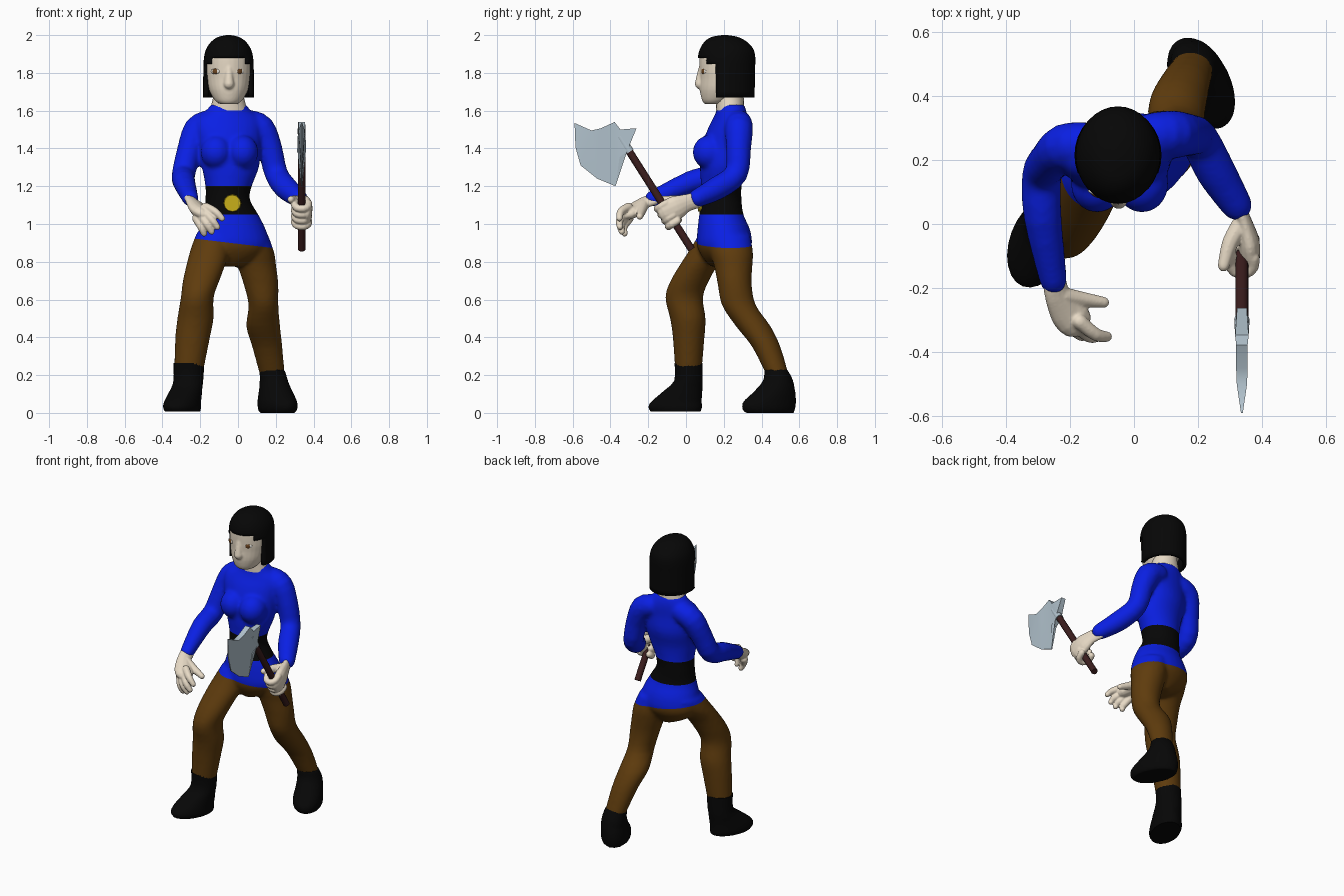
import bpy, bmesh, math
from mathutils import Vector, Matrix

if "Cube" in bpy.data.objects:
    bpy.data.objects.remove(bpy.data.objects["Cube"])


def material(name, r, g, b):
    m = bpy.data.materials.new(name)
    m.diffuse_color = (r, g, b, 1)
    m.use_nodes = True
    m.node_tree.nodes["Principled BSDF"].inputs["Base Color"].default_value = m.diffuse_color
    return m


BLUE = material("blue cloth", 0.003, 0.014, 0.78)
BROWN = material("brown cloth", 0.115, 0.045, 0.004)
BLACK = material("black", 0.002, 0.002, 0.002)
SKIN = material("pale skin", 0.80, 0.70, 0.56)
STEEL = material("steel", 0.45, 0.55, 0.62)
WOOD = material("dark wood", 0.045, 0.013, 0.013)
GOLD = material("gold", 0.58, 0.43, 0.01)
WHITE = material("eye white", 0.75, 0.72, 0.66)
IRIS = material("brown eye", 0.15, 0.06, 0.015)


def finish(name, bm, mats, angle=50):
    bmesh.ops.recalc_face_normals(bm, faces=bm.faces)
    me = bpy.data.meshes.new(name)
    bm.to_mesh(me)
    bm.free()
    ob = bpy.data.objects.new(name, me)
    bpy.context.collection.objects.link(ob)
    for m in mats:
        me.materials.append(m)
    bpy.ops.object.select_all(action='DESELECT')
    ob.select_set(True)
    bpy.context.view_layer.objects.active = ob
    bpy.ops.object.shade_smooth_by_angle(angle=math.radians(angle))
    return ob


def blend(name, parts, mats, voxel, rounds, cuts=(), rule=None):
    """Fuse closed parts into one soft skin, cut clean colour borders, colour by rule."""
    bpy.ops.object.select_all(action='DESELECT')
    for p in parts:
        p.select_set(True)
    ob = bpy.context.view_layer.objects.active = parts[0]
    bpy.ops.object.join()
    rm = ob.modifiers.new("fuse", 'REMESH')
    rm.mode, rm.voxel_size = 'VOXEL', voxel
    sm = ob.modifiers.new("soften", 'SMOOTH')
    sm.factor, sm.iterations = .5, rounds
    for m in ("fuse", "soften"):
        bpy.ops.object.modifier_apply(modifier=m)
    bm = bmesh.new()
    bm.from_mesh(ob.data)
    bpy.data.objects.remove(ob)
    for co, no in cuts:
        bmesh.ops.bisect_plane(bm, geom=bm.verts[:] + bm.edges[:] + bm.faces[:], plane_co=co, plane_no=no)
    for f in bm.faces:
        f.material_index = rule(f.calc_center_median()) if rule else 0
    return finish(name, bm, mats, 80)


def smooth_rows(rows, steps=3):
    """Spline through rows of numbers."""
    rows = [tuple(r) for r in rows]
    out = []
    for i in range(len(rows) - 1):
        a, b, c, d = rows[max(i - 1, 0)], rows[i], rows[i + 1], rows[min(i + 2, len(rows) - 1)]
        for k in range(steps):
            t = k / steps
            out.append([0.5 * (2 * q + (r - p) * t + (2 * p - 5 * q + 4 * r - s) * t * t
                               + (3 * q - p - 3 * r + s) * t ** 3) for p, q, r, s in zip(a, b, c, d)])
    return out + [list(rows[-1])]


def bridge(rings, cap=True):
    bm = bmesh.new()
    vs = [[bm.verts.new(p) for p in ring] for ring in rings]
    n = len(vs[0])
    for a, b in zip(vs, vs[1:]):
        for i in range(n):
            j = (i + 1) % n
            bm.faces.new((a[i], a[j], b[j], b[i]))
    if cap:
        bm.faces.new(vs[0])
        bm.faces.new(vs[-1])
    return bm


def loft(rows, n=24, steps=3, cap=True):
    """Level rings: x, y, z, half width, half depth, yaw."""
    rings = []
    for x, y, z, rx, ry, yaw in smooth_rows([tuple(r) + (0,) * (6 - len(r)) for r in rows], steps):
        turn = Matrix.Rotation(yaw, 3, 'Z')
        angles = [2 * math.pi * k / n for k in range(n)]
        rings.append([turn @ Vector((rx * math.cos(a), ry * math.sin(a), 0)) + Vector((x, y, z)) for a in angles])
    return bridge(rings, cap)


def tube(name, pts, mat, n=14, steps=3, ref=(0.3, 0.2, 1), flat=1.0, rounded=True):
    """Round limb along x, y, z, radius points."""
    rows = smooth_rows(pts, steps)
    P = [Vector(r[:3]) for r in rows]
    T = [(P[min(i + 1, len(P) - 1)] - P[max(i - 1, 0)]).normalized() for i in range(len(P))]
    secs = [(p, t, r[3]) for p, t, r in zip(P, T, rows)]
    if rounded:
        for end, sign in ((0, -1), (-1, 1)):
            p, t, r = secs[end]
            caps = [(p + t * sign * r * math.sin(a), t, r * math.cos(a)) for a in (0.5, 1.0, 1.4)]
            secs = caps[::-1] + secs if end == 0 else secs + caps
    rings = []
    for p, t, r in secs:
        u = t.cross(Vector(ref)).normalized()
        w = t.cross(u)
        rings.append([p + u * r * math.cos(2 * math.pi * k / n)
                      + w * r * flat * math.sin(2 * math.pi * k / n) for k in range(n)])
    return finish(name, bridge(rings), [mat])


def ball(name, loc, size, mat, yaw=0.0):
    bm = bmesh.new()
    bmesh.ops.create_uvsphere(bm, u_segments=20, v_segments=12, radius=1,
                              matrix=Matrix.Translation(loc) @ Matrix.Rotation(yaw, 4, 'Z')
                              @ Matrix.Diagonal((*size, 1)))
    return finish(name, bm, [mat])


# torso, bust, sleeves and trousers, fused below
body = [finish("torso", loft([
    (-.05, .235, 1.635, .092, .072, .1), (-.05, .24, 1.60, .12, .078, .15), (-.05, .235, 1.56, .172, .087, .2),
    (-.05, .22, 1.5, .18, .102, .2), (-.045, .207, 1.4, .167, .122, .2), (-.04, .19, 1.3, .152, .115, .15),
    (-.05, .187, 1.2, .123, .107, .1), (-.055, .187, 1.13, .118, .107, .1), (-.037, .187, 1.05, .145, .117, .1),
    (-.03, .2, .97, .178, .139, .1), (-.028, .203, .885, .195, .145, .1), (-.03, .2, .82, .14, .11),
    (-.03, .2, .775, .05, .07)], 28), [BLUE])]
for side, x in (("right", -.115), ("left", .025)):
    body.append(ball(side + "_bust", (x, .125, 1.38), (.083, .09, .09), BLUE))
body.append(tube("right_sleeve", [(-.15, .25, 1.535, .07), (-.215, .24, 1.5, .074), (-.26, .2, 1.38, .066),
                                  (-.288, .15, 1.265, .063), (-.285, .02, 1.22, .06), (-.252, -.175, 1.135, .044)],
                 BLUE, ref=(1, 0, 0)))
body.append(tube("left_sleeve", [(.06, .28, 1.535, .07), (.12, .28, 1.505, .076), (.168, .278, 1.4, .067),
                                 (.203, .265, 1.265, .062), (.255, .165, 1.19, .063), (.32, .06, 1.137, .05)],
                 BLUE, ref=(1, 0.5, 0)))
body.append(finish("right_leg", loft([
    (-.12, .19, .95, .10, .12), (-.145, .14, .87, .105, .117), (-.165, .08, .8, .104, .102),
    (-.195, .02, .7, .097, .102), (-.216, -.01, .61, .087, .1), (-.225, .01, .5, .096, .094),
    (-.24, .014, .4, .092, .084), (-.26, .013, .23, .078, .071)]), [BROWN]))
body.append(finish("left_leg", loft([
    (.06, .22, .94, .10, .12), (.085, .24, .85, .107, .115), (.10, .25, .78, .102, .102),
    (.122, .258, .68, .092, .09), (.135, .28, .57, .079, .09), (.133, .355, .46, .09, .092),
    (.155, .425, .35, .08, .075), (.182, .485, .2, .066, .059)]), [BROWN]))
HEM, HEM_N = Vector((0, .2, .895)), Vector((.12, 0, 1))


def cloth(c):
    if (c - HEM).dot(HEM_N) < 0:
        return 2
    return int(1.05 < c.z < 1.2 and -.21 < c.x < .16 and c.y > 0)


blend("clothes", body, [BLUE, BLACK, BROWN], .011, 6,
      [(HEM, HEM_N), ((0, 0, 1.05), (0, 0, 1)), ((0, 0, 1.2), (0, 0, 1))], cloth)

# belt buckle
bm = bmesh.new()
bmesh.ops.create_cone(bm, cap_ends=True, segments=12, radius1=.048, radius2=.044, depth=.022,
                      matrix=Matrix.Translation((-.03, .075, 1.11)) @ Matrix.Rotation(math.pi / 2, 4, 'X'))
finish("buckle", bm, [GOLD], 30)

# boots
finish("right_boot", loft([(-.26, .013, .265, .081, .074, 0), (-.263, .013, .17, .079, .076, -.1),
                           (-.278, -.02, .11, .084, .108, -.36), (-.293, -.05, .06, .09, .138, -.36),
                           (-.296, -.057, .03, .092, .147, -.36), (-.294, -.055, .008, .085, .138, -.36)]),
       [BLACK])
blend("left_boot", [
    finish("left_foot", loft([(.18, .475, .23, .068, .062, 0), (.19, .485, .17, .075, .078, .3),
                              (.2, .468, .11, .083, .118, .47), (.208, .443, .06, .09, .15, .47),
                              (.21, .438, .025, .09, .152, .47), (.208, .442, 0, .08, .14, .47)]), [BLACK]),
    tube("left_shaft", [(.179, .475, .21, .06), (.18, .50, .16, .068), (.183, .51, .10, .07)], BLACK,
         ref=(1, 0, 0))], [BLACK], .01, 3)

# neck and head
finish("neck", loft([(-.05, .225, 1.76, .075, .075), (-.05, .23, 1.68, .08, .075),
                     (-.05, .235, 1.60, .10, .075)], 20), [SKIN])
blend("face", [
    finish("skull", loft([(-.05, .145, 1.635, .045, .045), (-.05, .16, 1.655, .073, .075),
                          (-.05, .185, 1.71, .104, .112), (-.05, .2, 1.77, .117, .127),
                          (-.05, .203, 1.82, .122, .132), (-.05, .21, 1.9, .12, .135),
                          (-.05, .215, 1.96, .09, .1)], 28), [SKIN]),
    tube("nose", [(-.048, .088, 1.83, .02), (-.048, .077, 1.78, .022), (-.048, .075, 1.742, .029)], SKIN,
         ref=(1, 0, 0)),
    tube("lips", [(-.078, .1, 1.692, .01), (-.048, .088, 1.692, .013), (-.018, .1, 1.692, .01)], SKIN)],
    [SKIN], .006, 4)
for side, s in (("right", -1), ("left", 1)):
    x = -.056 + s * .065
    ball(side + "_eye", (x, .093, 1.808), (.027, .006, .014), WHITE, s * .5)
    ball(side + "_iris", (x, .0905, 1.808), (.016, .006, .0145), IRIS, s * .5)

# bobbed hair with an opening for the face
bm = loft([(-.05, .215, 1.67, .136, .148), (-.05, .215, 1.78, .134, .15), (-.05, .215, 1.83, .133, .151),
           (-.05, .215, 1.88, .130, .152), (-.05, .215, 1.925, .119, .142), (-.05, .21, 1.965, .092, .112),
           (-.05, .205, 1.99, .055, .07), (-.05, .205, 2.0, .012, .015)], 32, 3, False)
bmesh.ops.holes_fill(bm, edges=[e for e in bm.edges if e.is_boundary and e.verts[0].co.z > 1.9])
gone = []
for f in bm.faces:
    c = f.calc_center_median()
    if c.y < .17 and c.z < (1.88 if abs(c.x + .05) < .085 else 1.845):
        gone.append(f)
bmesh.ops.delete(bm, geom=gone, context='FACES')
hair = finish("hair", bm, [BLACK])
mod = hair.modifiers.new("thickness", 'SOLIDIFY')
mod.thickness, mod.offset = .022, -1

# open right hand
hand = [tube("right_palm", [(-.25, -.175, 1.13, .042), (-.238, -.225, 1.11, .044), (-.212, -.27, 1.078, .056),
                            (-.19, -.297, 1.062, .058)], SKIN, ref=(.6, -.6, .5), flat=.6)]
for a, b, c in (((-.17, -.305, 1.09), (-.12, -.345, 1.065), (-.085, -.352, 1.03)),
                ((-.185, -.31, 1.07), (-.14, -.35, 1.025), (-.11, -.35, .985)),
                ((-.203, -.31, 1.05), (-.165, -.345, 1.0), (-.14, -.34, .96)),
                ((-.22, -.30, 1.03), (-.195, -.33, .985), (-.18, -.325, .95))):
    hand.append(tube("finger", [(*a, .024), (*b, .021), (*c, .017)], SKIN, 10))
hand.append(tube("thumb", [(-.225, -.225, 1.10, .03), (-.165, -.235, 1.07, .025), (-.095, -.245, 1.04, .018)],
                 SKIN, 10))
blend("right_hand", hand, [SKIN], .005, 3)

# axe
AX = .337
tube("axe_handle", [(AX, .03, .865, .02), (AX, -.31, 1.40, .02)], WOOD, 12, 1, (1, 0, 0), rounded=False)
outline = [(-.59, 1.535, 0), (-.50, 1.495, .013), (-.45, 1.507, .015), (-.378, 1.54, .015), (-.347, 1.5, .018),
           (-.262, 1.507, .012), (-.312, 1.385, .018), (-.352, 1.353, .016), (-.373, 1.20, 0),
           (-.47, 1.24, 0), (-.558, 1.31, 0), (-.585, 1.406, 0)]
bm = bmesh.new()
sides = [[bm.verts.new((AX + s * (h + .003), y, z)) for y, z, h in outline] for s in (-1, 1)]
for ring in sides:
    bm.faces.new(ring)
for i in range(len(outline)):
    j = (i + 1) % len(outline)
    bm.faces.new((sides[0][i], sides[0][j], sides[1][j], sides[1][i]))
bmesh.ops.triangulate(bm, faces=[f for f in bm.faces if len(f.verts) > 4])
finish("axe_blade", bm, [STEEL], 40)
tube("axe_socket", [(AX, -.298, 1.382, .024), (AX, -.35, 1.464, .021)], STEEL, 12, 1, (1, 0, 0), rounded=False)

# left hand closed round the handle
hand = [tube("left_palm", [(.325, .055, 1.125, .044), (.345, .005, 1.112, .047), (.358, -.05, 1.088, .064),
                           (.362, -.09, 1.07, .062)], SKIN, ref=(1, .2, 0), flat=.52)]
d, e = Vector((0, -.536, .844)), Vector((0, -.844, -.536))
for k in range(4):
    base = Vector((AX, -.09, 1.062)) + d * (-.062 + .037 * k)
    arc = [base + Vector((.038 * math.cos(a), 0, 0)) + e * .044 * math.sin(a) for a in (-.3, .5, 1.3, 2.2, 3.1, 3.6)]
    hand.append(tube("finger", [(*p, .02) for p in arc], SKIN, 10, 2, d))
hand.append(tube("thumb", [(.335, 0, 1.12, .03), (.30, -.06, 1.125, .026), (.28, -.13, 1.13, .019)], SKIN, 10))
blend("left_hand", hand, [SKIN], .005, 3)
